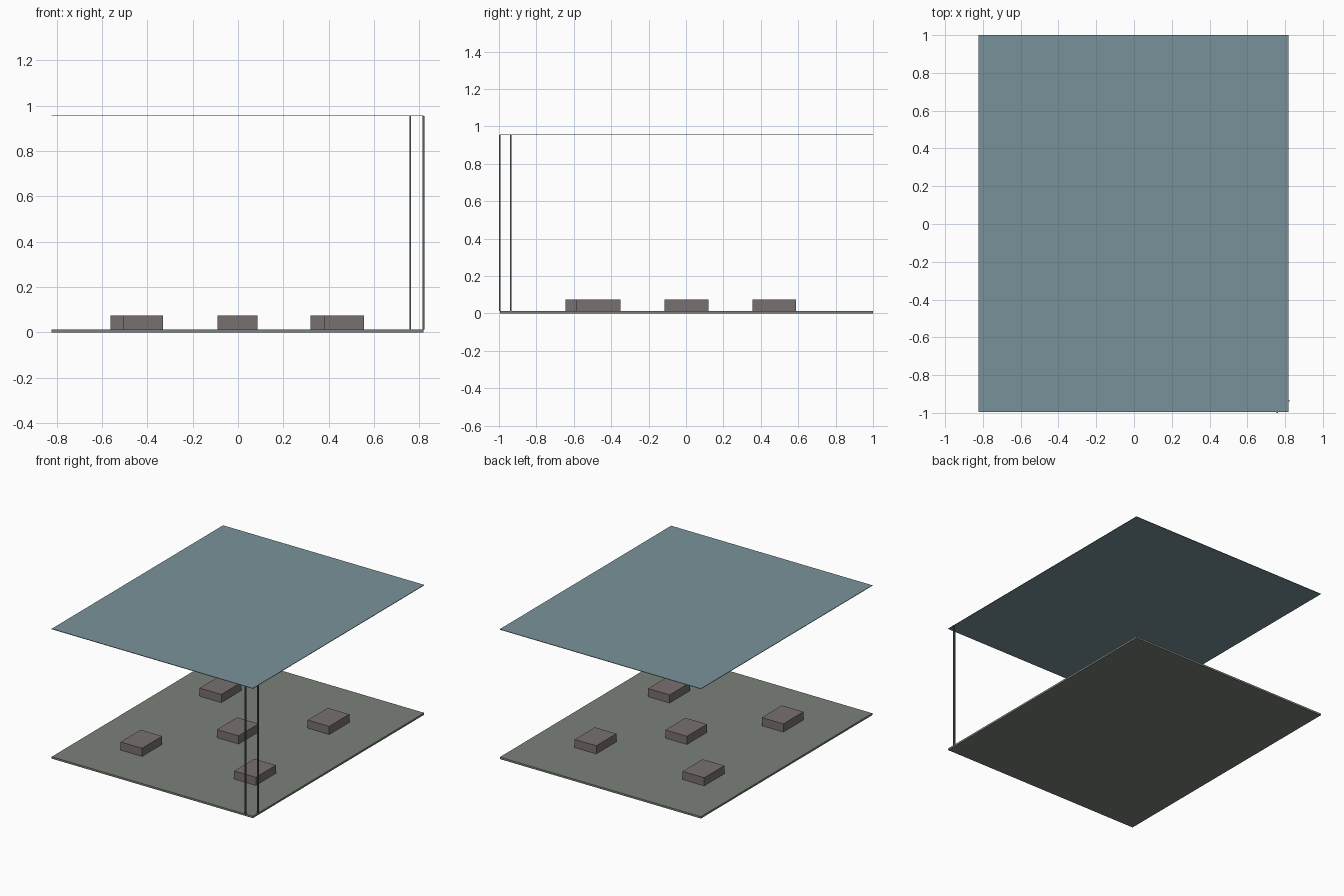
import bpy

if "Cube" in bpy.data.objects:
    bpy.data.objects.remove(bpy.data.objects["Cube"])


def material(name, rgb):
    m = bpy.data.materials.new(name)
    m.diffuse_color = (*rgb, 1)
    m.use_nodes = True
    m.node_tree.nodes["Principled BSDF"].inputs["Base Color"].default_value = m.diffuse_color
    return m


def box(name, x, y, z, mat=None):
    # Box from (min, max) ranges on each axis
    bpy.ops.mesh.primitive_cube_add(size=1, location=[sum(r) / 2 for r in (x, y, z)])
    o = bpy.context.object
    o.name = name
    o.scale = [r[1] - r[0] for r in (x, y, z)]
    bpy.ops.object.transform_apply(location=False, rotation=False, scale=True)
    if mat:
        o.data.materials.append(mat)
    return o


floor_mat = material("floor_grey_green", (0.20, 0.22, 0.19))
roof_mat = material("roof_blue", (0.19, 0.29, 0.32))
block_mat = material("block_brown", (0.19, 0.16, 0.16))
post_mat = material("post_dark", (0.10, 0.13, 0.13))

# Floor slab and thin roof sheet share one footprint
X, Y = (-0.822, 0.818), (-0.995, 1.0)
box("floor_slab", X, Y, (0, 0.014), floor_mat)
box("roof_sheet", X, Y, (0.953, 0.957), roof_mat)

# Two slim posts either side of the front right corner
box("front_post", (0.755, 0.763), (-1.0, -0.992), (0.012, 0.955), post_mat)
box("side_post", (0.814, 0.822), (-0.94, -0.932), (0.012, 0.955), post_mat)

# Five low blocks on the floor
blocks = {
    "front_left": (-0.418, -0.528),
    "front_right": (0.467, -0.468),
    "centre": (-0.003, 0.002),
    "back_left": (-0.473, 0.472),
    "back_right": (0.407, 0.472),
}
for name, (cx, cy) in blocks.items():
    box(name + "_block", (cx - 0.088, cx + 0.088), (cy - 0.117, cy + 0.117),
        (0.012, 0.074), block_mat)
